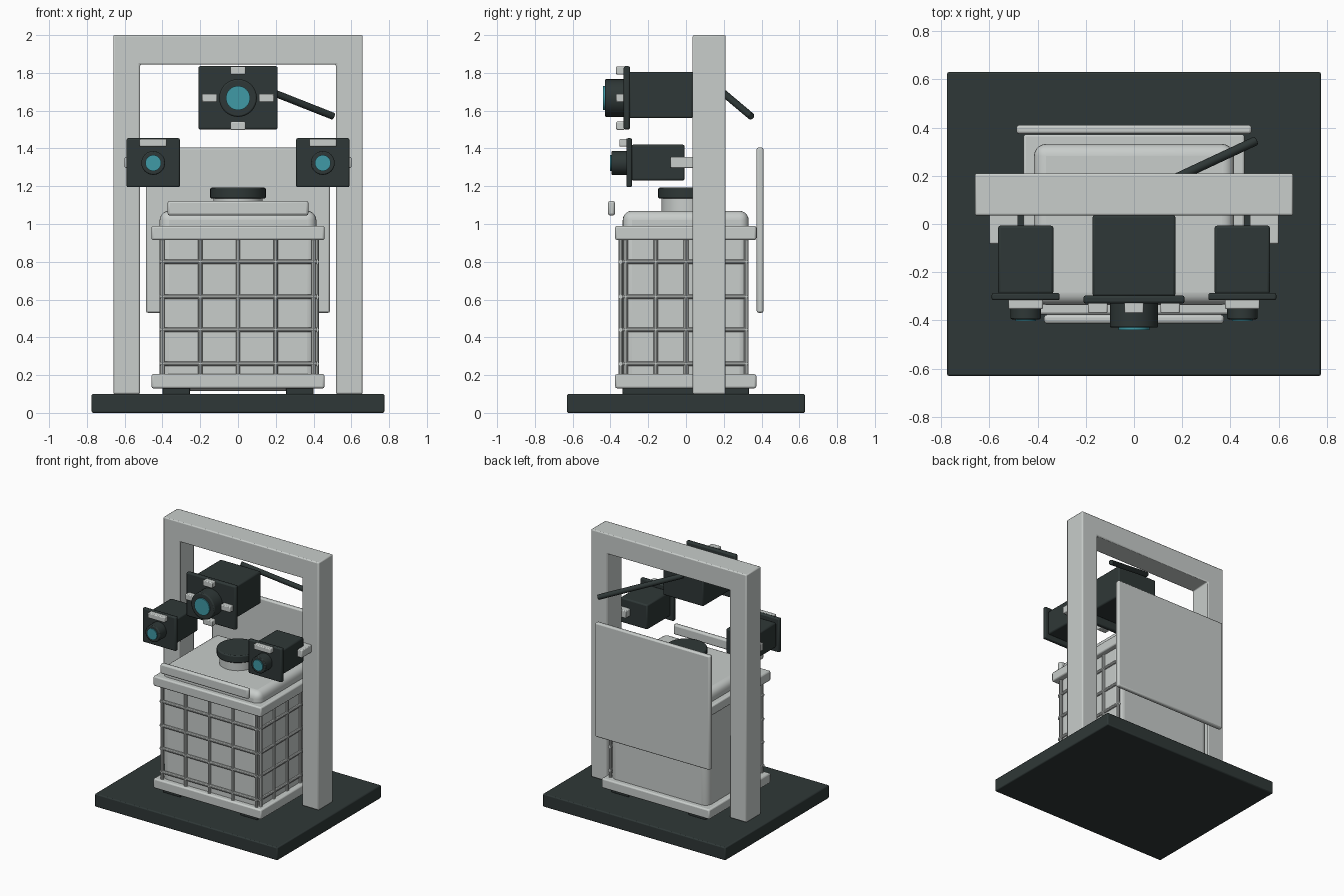
import bpy, bmesh, math
from mathutils import Vector

if "Cube" in bpy.data.objects:
    bpy.data.objects.remove(bpy.data.objects["Cube"])


def material(name, rgb):
    m = bpy.data.materials.new(name)
    m.diffuse_color = (*rgb, 1)
    m.use_nodes = True
    m.node_tree.nodes["Principled BSDF"].inputs["Base Color"].default_value = m.diffuse_color
    return m


LIGHT = material("light_grey", (0.58, 0.61, 0.595))
DARK = material("dark_slate", (0.028, 0.039, 0.038))
TEAL = material("lens_teal", (0.05, 0.32, 0.38))


def finish(name, bm, mat, bevel=0.0, segments=2):
    bmesh.ops.recalc_face_normals(bm, faces=bm.faces)
    mesh = bpy.data.meshes.new(name)
    bm.to_mesh(mesh)
    bm.free()
    ob = bpy.data.objects.new(name, mesh)
    bpy.context.collection.objects.link(ob)
    mesh.materials.append(mat)
    if bevel:
        mod = ob.modifiers.new("soft_edges", 'BEVEL')
        mod.width, mod.segments = bevel, segments
        mod.limit_method = 'ANGLE'
        mod.angle_limit = math.radians(40)
    bpy.ops.object.select_all(action='DESELECT')
    ob.select_set(True)
    bpy.context.view_layer.objects.active = ob
    bpy.ops.object.shade_smooth_by_angle(angle=math.radians(35))
    return ob


def box(name, x, y, z, mat, bevel=0.008, segments=2):
    """Box from its (min, max) range on each axis."""
    bm = bmesh.new()
    bmesh.ops.create_cube(bm, size=1)
    for v in bm.verts:
        v.co = [r[0] + (c + 0.5) * (r[1] - r[0]) for c, r in zip(v.co, (x, y, z))]
    return finish(name, bm, mat, bevel, segments)


def add_rod(bm, a, b, r, sides):
    a, b = Vector(a), Vector(b)
    new = bmesh.ops.create_cone(bm, cap_ends=True, segments=sides, radius1=r,
                                radius2=r, depth=(b - a).length)["verts"]
    turn = (b - a).to_track_quat('Z', 'Y')
    for v in new:
        v.co = turn @ v.co + (a + b) / 2


def rod(name, a, b, r, mat, bevel=0.0, sides=32):
    bm = bmesh.new()
    add_rod(bm, a, b, r, sides)
    return finish(name, bm, mat, bevel)


# Base plate and portal frame
box("base_plate", (-0.775, 0.775), (-0.63, 0.63), (0, 0.1), DARK)
bm = bmesh.new()
outline = [(-0.66, 0.1), (-0.66, 2), (0.66, 2), (0.66, 0.1),
           (0.518, 0.1), (0.518, 1.845), (-0.518, 1.845), (-0.518, 0.1)]
face = bm.faces.new([bm.verts.new((x, 0.035, z)) for x, z in outline])
ext = bmesh.ops.extrude_face_region(bm, geom=[face])["geom"]
bmesh.ops.translate(bm, vec=(0, 0.175, 0),
                    verts=[g for g in ext if isinstance(g, bmesh.types.BMVert)])
finish("portal_frame", bm, LIGHT, 0.008)

# Tank with feet, bands and screw cap
box("tank_body", (-0.415, 0.415), (-0.335, 0.332), (0.115, 1.07), LIGHT, 0.05, 5)
for side, x in (("left", (-0.4, -0.255)), ("right", (0.255, 0.4))):
    box("tank_foot_" + side, x, (-0.337, 0.334), (0.098, 0.135), DARK, 0.004)
for level, z in (("lower", (0.13, 0.205)), ("upper", (0.915, 0.99))):
    box("tank_band_" + level, (-0.458, 0.458), (-0.375, 0.372), z, LIGHT, 0.01)
rod("cap_neck", (0, 0, 1.06), (0, 0, 1.14), 0.13, LIGHT)
rod("cap", (0, 0, 1.135), (0, 0, 1.192), 0.148, DARK, 0.008)

# Cage bars on the front and right sides
bm = bmesh.new()
for i in range(5):
    x, y = -0.4 + 0.2 * i, -0.32 + 0.16 * i
    add_rod(bm, (x, -0.346, 0.17), (x, -0.346, 0.95), 0.012, 10)
    add_rod(bm, (0.417, y, 0.17), (0.417, y, 0.95), 0.012, 10)
for z in (0.26, 0.44, 0.615, 0.8):
    add_rod(bm, (-0.415, -0.346, z), (0.415, -0.346, z), 0.012, 10)
    add_rod(bm, (0.417, -0.335, z), (0.417, 0.332, z), 0.012, 10)
finish("cage_bars", bm, LIGHT)

# Front rail and back panel
box("front_rail", (-0.373, 0.373), (-0.413, -0.376), (1.045, 1.122), LIGHT, 0.012)
box("back_panel", (-0.487, 0.487), (0.374, 0.41), (0.53, 1.405), LIGHT, 0.01)

# Large central camera
box("main_camera_body", (-0.172, 0.172), (-0.3, 0.037), (1.56, 1.806), DARK, 0.01)
box("main_camera_plate", (-0.21, 0.21), (-0.33, -0.296), (1.5, 1.836), DARK, 0.01)
C = 1.667
rod("main_lens_barrel", (0, -0.31, C), (0, -0.43, C), 0.1, DARK, 0.008)
rod("main_lens_glass", (0, -0.42, C), (0, -0.439, C), 0.064, TEAL)
for i, (x, z) in enumerate(((0, 1.813), (0, 1.52), (-0.15, C), (0.15, C))):
    box(f"main_camera_tab_{i}", (x - 0.04, x + 0.04), (-0.37, -0.325),
        (z - 0.022, z + 0.022), LIGHT, 0.006)

# Two small side cameras with their mounts
for side, s in (("left", -1), ("right", 1)):
    def span(a, b):
        return tuple(sorted((s * a, s * b)))
    x, z = 0.449 * s, 1.323
    box(f"{side}_camera_body", span(0.334, 0.564), (-0.29, -0.007), (1.23, 1.42), DARK, 0.01)
    box(f"{side}_camera_plate", span(0.308, 0.59), (-0.316, -0.286), (1.195, 1.454), DARK)
    rod(f"{side}_lens_barrel", (x, -0.3, z), (x, -0.395, z), 0.063, DARK, 0.006)
    rod(f"{side}_lens_glass", (x, -0.385, z), (x, -0.403, z), 0.042, TEAL)
    box(f"{side}_camera_tab", span(0.378, 0.521), (-0.353, -0.31), (1.41, 1.45), LIGHT, 0.006)
    box(f"{side}_camera_mount", span(0.48, 0.6), (-0.082, 0.045), (1.297, 1.355), LIGHT, 0.006)

# Slanted handle behind the main camera
rod("slanted_handle", (-0.04, 0.09, 1.785), (0.505, 0.345, 1.57), 0.019, DARK, 0.004, 16)
